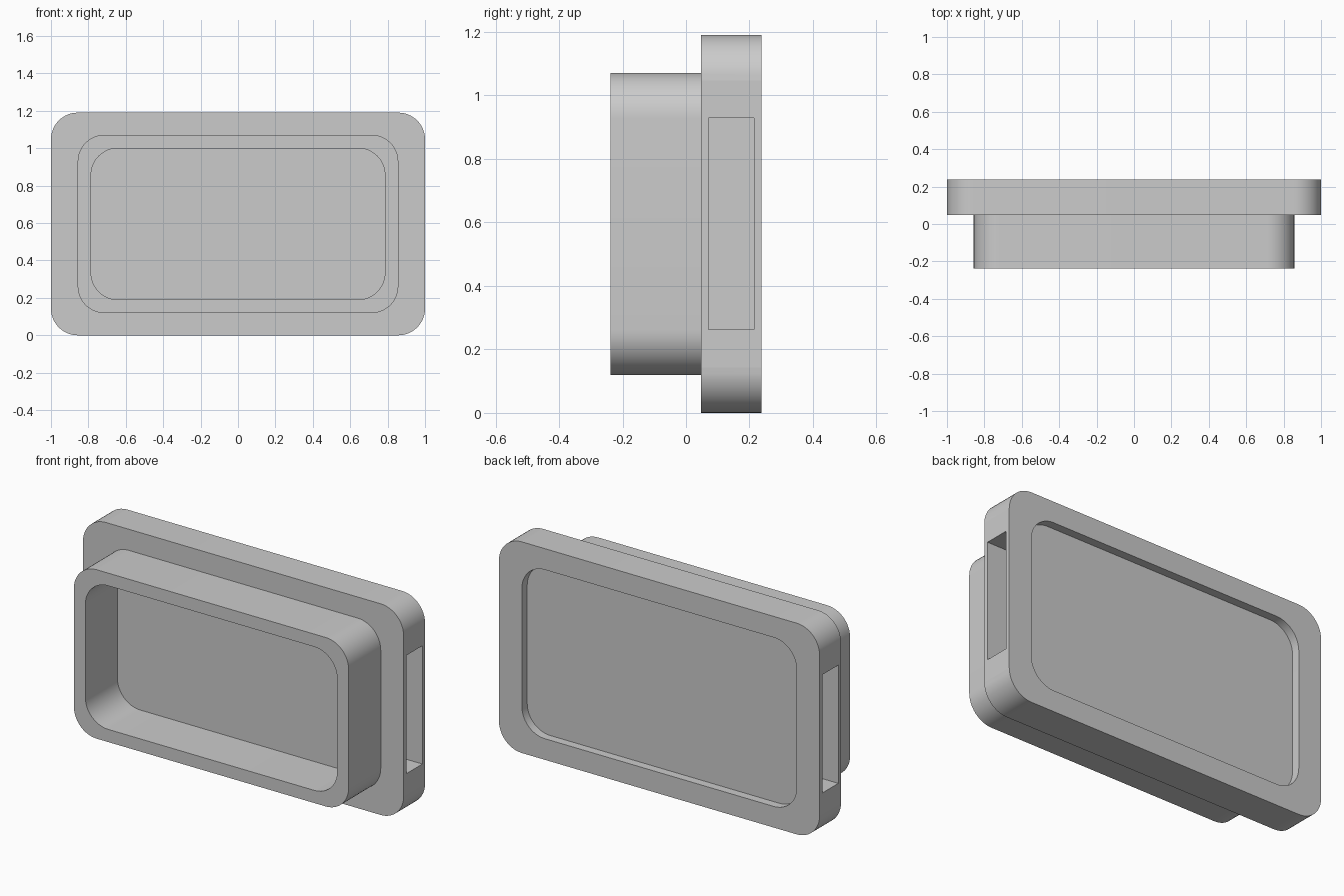
import bpy
import bmesh
from math import cos, sin, pi, radians

cube = bpy.data.objects.get("Cube")
if cube:
    bpy.data.objects.remove(cube, do_unlink=True)

MM = 2 / 84            # the plate is 84 units wide
MID_Z = 25 * MM
RADIUS = 6 * MM
SEGMENTS = 12

grey = bpy.data.materials.new("light grey plastic")
grey.use_nodes = True
colour = (0.6, 0.6, 0.6, 1)
grey.diffuse_color = colour
grey.node_tree.nodes["Principled BSDF"].inputs["Base Color"].default_value = colour


def rounded_loop(bm, width, height, y):
    """Ring of vertices around a rounded rectangle facing the y axis."""
    cx, cz = width / 2 * MM - RADIUS, height / 2 * MM - RADIUS
    verts = []
    for quarter, (sx, sz) in enumerate([(1, 1), (-1, 1), (-1, -1), (1, -1)]):
        for i in range(SEGMENTS + 1):
            a = (quarter + i / SEGMENTS) * pi / 2
            verts.append(bm.verts.new((sx * cx + RADIUS * cos(a), y * MM,
                                       MID_Z + sz * cz + RADIUS * sin(a))))
    return verts


# Width, height and depth position, from the back recess round to the front pocket
stations = [
    (72, 40, 8),      # back recess floor
    (72, 40, 10),     # back recess rim
    (84, 50, 10),     # plate back
    (84, 50, 2),      # plate front
    (72, 40, 2),      # collar root
    (72, 40, -10),    # collar front
    (66, 34, -10),    # pocket rim
    (66, 34, 2),      # pocket floor
]
bm = bmesh.new()
loops = [rounded_loop(bm, *s) for s in stations]
for a, b in zip(loops, loops[1:]):
    for i in range(len(a)):
        j = (i + 1) % len(a)
        bm.faces.new((a[i], a[j], b[j], b[i]))
bm.faces.new(loops[0])
bm.faces.new(loops[-1])
bmesh.ops.recalc_face_normals(bm, faces=bm.faces)
bm.normal_update()

# Grip slots sunk into both ends of the plate
ends = [f for f in bm.faces if abs(f.calc_center_median().x) > 0.999]
for face in ends:
    side = 1 if face.normal.x > 0 else -1
    bmesh.ops.inset_individual(bm, faces=[face], thickness=0.02)
    centre = face.calc_center_median()
    for v in face.verts:
        v.co.y = centre.y + (3 if v.co.y > centre.y else -3) * MM
        v.co.z = MID_Z + (14 if v.co.z > MID_Z else -14) * MM
    slot = bmesh.ops.extrude_discrete_faces(bm, faces=[face])["faces"][0]
    bmesh.ops.translate(bm, verts=slot.verts, vec=(-side * 5 * MM, 0, 0))

# Centre the depth exactly and finish the mesh
mesh = bpy.data.meshes.new("tray_frame")
bm.to_mesh(mesh)
bm.free()
mesh.materials.append(grey)
frame = bpy.data.objects.new("tray_frame", mesh)
bpy.context.collection.objects.link(frame)
bpy.ops.object.select_all(action="DESELECT")
frame.select_set(True)
bpy.context.view_layer.objects.active = frame
bpy.ops.object.shade_smooth_by_angle(angle=radians(30))
